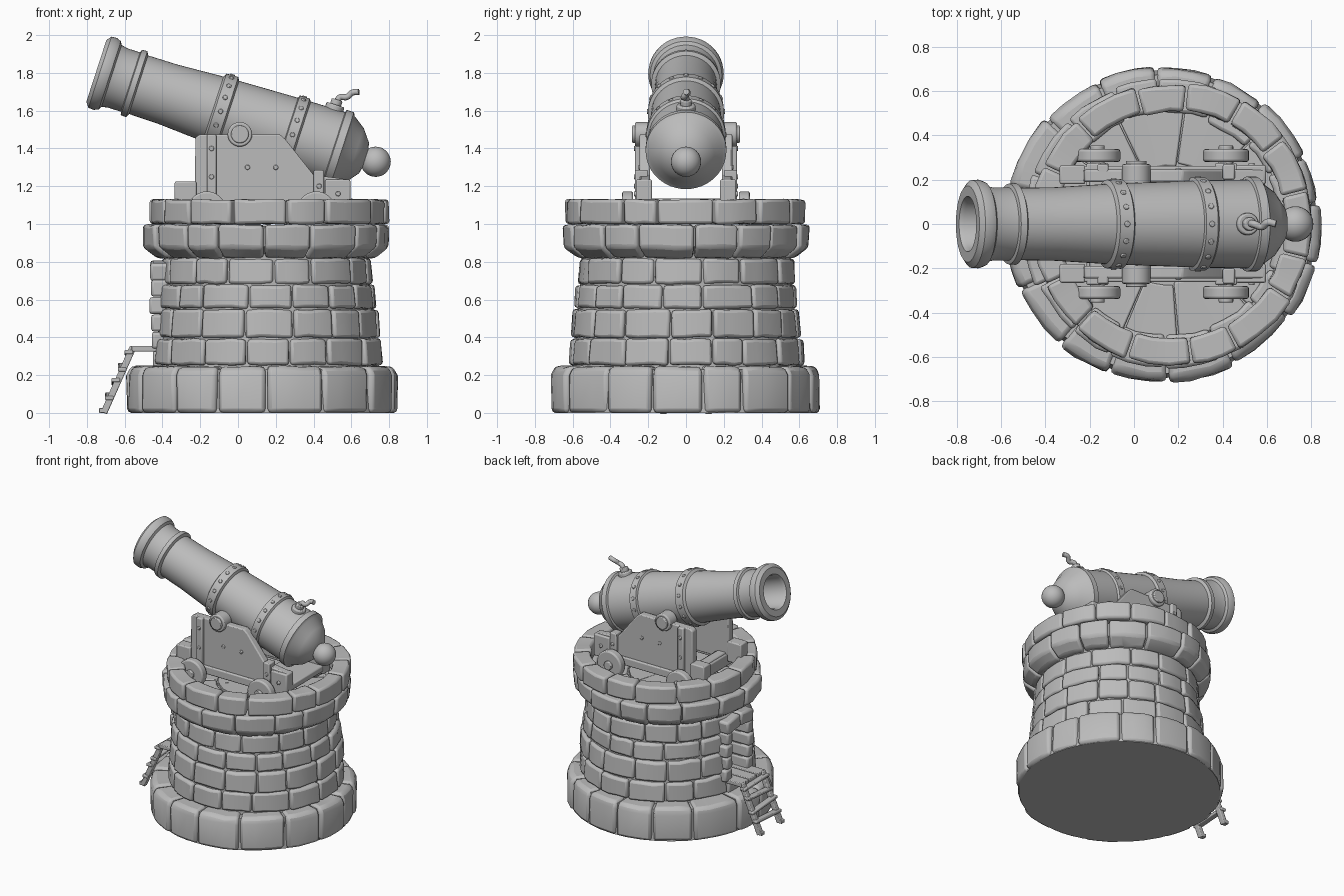
import bpy, bmesh, math, random
from math import sin, cos, pi
from mathutils import Vector, Matrix

random.seed(4)
cube = bpy.data.objects.get("Cube")
if cube:
    bpy.data.objects.remove(cube, do_unlink=True)

grey = bpy.data.materials.new("plain grey")
grey.use_nodes = True
grey.diffuse_color = (0.5, 0.5, 0.5, 1)
grey.node_tree.nodes["Principled BSDF"].inputs["Base Color"].default_value = (0.5, 0.5, 0.5, 1)


def finish(name, bm, bevel=0.0, segs=2):
    """Turn a bmesh into a shaded, optionally bevelled object."""
    bmesh.ops.recalc_face_normals(bm, faces=bm.faces)
    mesh = bpy.data.meshes.new(name)
    bm.to_mesh(mesh)
    bm.free()
    mesh.materials.append(grey)
    ob = bpy.data.objects.new(name, mesh)
    bpy.context.collection.objects.link(ob)
    bpy.ops.object.select_all(action='DESELECT')
    ob.select_set(True)
    bpy.context.view_layer.objects.active = ob
    bpy.ops.object.shade_smooth_by_angle(angle=math.radians(35))
    if bevel:
        mod = ob.modifiers.new("worn edges", 'BEVEL')
        mod.width, mod.segments = bevel, segs
        mod.limit_method, mod.angle_limit = 'ANGLE', math.radians(35)
    return ob


def box(name, lo, hi, bevel=0.008, tilt=0.0):
    bm = bmesh.new()
    lo, hi = Vector(lo), Vector(hi)
    turn = Matrix.Rotation(tilt, 4, 'X')
    bmesh.ops.create_cube(bm, size=1, matrix=Matrix.Translation((lo + hi) / 2) @ turn @ Matrix.Diagonal((*(hi - lo), 1)))
    return finish(name, bm, bevel)


def rod(name, a, b, r, bevel=0.0, sides=20):
    bm = bmesh.new()
    a, b = Vector(a), Vector(b)
    place = Matrix.Translation((a + b) / 2) @ (b - a).to_track_quat('Z', 'Y').to_matrix().to_4x4()
    bmesh.ops.create_cone(bm, cap_ends=True, segments=sides, radius1=r, radius2=r, depth=(b - a).length, matrix=place)
    return finish(name, bm, bevel)


def plank(name, a, b, width, depth):
    """Square timber between two points."""
    bm = bmesh.new()
    a, b = Vector(a), Vector(b)
    place = Matrix.Translation((a + b) / 2) @ (b - a).to_track_quat('Z', 'Y').to_matrix().to_4x4()
    bmesh.ops.create_cube(bm, size=1, matrix=place @ Matrix.Diagonal((width, depth, (b - a).length, 1)))
    return finish(name, bm, 0.006)


def lathe(name, profile, place=Matrix(), sides=40):
    """Spin (radius, height) points around z, then place the result."""
    bm = bmesh.new()
    verts = [bm.verts.new((r, 0, z)) for r, z in profile]
    edges = [bm.edges.new(p) for p in zip(verts, verts[1:])]
    bmesh.ops.spin(bm, geom=verts + edges, cent=(0, 0, 0), axis=(0, 0, 1), angle=2 * pi, steps=sides)
    bmesh.ops.remove_doubles(bm, verts=bm.verts, dist=0.0005)
    bmesh.ops.transform(bm, matrix=place, verts=bm.verts)
    return finish(name, bm)


def stone_ring(name, cx, count, section, gap=0.0, squash=1.0, bevel=0.016, rough=0.005):
    """Ring of worn stones; section is a closed (radius, z) outline, gap a half angle left open at -x."""
    bm = bmesh.new()
    step = 2 * (pi - gap) / count
    shift = 0 if gap else random.random() * step
    cuts = [-pi + gap + shift + i * step + (random.uniform(-.18, .18) * step if 0 < i < count else 0)
            for i in range(count + 1)]
    for a0, a1 in zip(cuts, cuts[1:]):
        a0, a1 = a0 + 0.008, a1 - 0.008
        push = random.uniform(-.01, .008)
        rows = []
        for k in range(4):
            a = a0 + (a1 - a0) * k / 3
            rows.append([])
            for r, z in section:
                r += push + random.uniform(-rough, rough)
                zz = z + random.uniform(-rough, rough) if z > 0 else 0
                rows[-1].append(bm.verts.new((cx + r * cos(a) * squash, r * sin(a), zz)))
        m = len(section)
        for p, q in zip(rows, rows[1:]):
            for j in range(m):
                bm.faces.new((p[j], p[(j + 1) % m], q[(j + 1) % m], q[j]))
        bm.faces.new(rows[0])
        bm.faces.new(rows[-1][::-1])
    return finish(name, bm, bevel)


# Tower: base, wall courses and flared parapet
CX = 0.155
stone_ring("base_stones", 0.13, 16, [(.5, 0), (.71, 0), (.71, .2), (.69, .245), (.5, .25)], bevel=0.022)
walls = [(.25, .395, .625, .615, .2), (.395, .55, .615, .605, .2), (.55, .68, .595, .585, .2), (.68, .82, .58, .57, 0)]
for i, (z0, z1, r0, r1, gap) in enumerate(walls):
    stone_ring(f"wall_course_{i + 1}", CX, 15, [(.46, z0), (r0, z0 + .004), (r1, z1 - .004), (.46, z1)], gap, 0.975)
stone_ring("parapet_lower_course", CX - .005, 16, [(.5, .82), (.575, .82), (.645, .875), (.65, .995), (.5, 1.0)])
stone_ring("parapet_upper_course", CX + .015, 15, [(.515, 1.0), (.635, 1.0), (.635, 1.13), (.515, 1.13)])
lathe("base_bed", [(0, 0), (.695, 0), (.675, .23), (0, .23)], Matrix.Translation((.13, 0, 0)))
core = lathe("tower_core", [(0, .1), (.6, .1), (.59, .4), (.55, .8), (.56, .84), (.62, .88), (.62, .98), (.53, .99),
                            (.53, .955), (0, .955)], Matrix.Translation((CX, 0, 0)) @ Matrix.Diagonal((.97, 1, 1, 1)))
stone_ring("floor_stones", CX, 11, [(.27, .93), (.525, .93), (.525, .972), (.27, .972)], bevel=0.008, rough=0.002)
stone_ring("floor_centre_stones", CX, 5, [(.01, .93), (.262, .93), (.262, .972), (.01, .972)], bevel=0.008, rough=0.001)

# Doorway recess with stone surround
cutter = box("doorway_cutter", (-.7, -.1, .34), (-.26, .1, .69), 0)
cutter.hide_render = True
cutter.hide_viewport = True
cutter.display_type = 'WIRE'
cut = core.modifiers.new("doorway", 'BOOLEAN')
cut.object, cut.operation = cutter, 'DIFFERENCE'
for s in (-1, 1):
    for i in range(4):
        z, w = .34 + i * .092, random.uniform(.06, .085)
        box("door_jamb_stone", (-.455 - random.uniform(0, .015), min(s * .09, s * (.09 + w)), z),
            (-.3, max(s * .09, s * (.09 + w)), z + .088), 0.014, random.uniform(-.04, .04))
    box("door_lintel_stone", (-.465, min(0, s * .155), .705), (-.3, max(0, s * .155), .8), 0.016, s * -.12)
box("door_sill", (-.45, -.12, .24), (-.28, .12, .33), 0.01)

# Landing and ladder
for i in range(3):
    y = -.145 + i * .098
    box("landing_board", (-.565, y, .325), (-.3, y + .092, .355), 0.005)
for s in (-1, 1):
    plank("ladder_rail", (-.71, s * .12, .0), (-.555, s * .12, .35), .04, .035)
    box("ladder_foot", (-.735, s * .12 - .02, 0), (-.69, s * .12 + .02, .025), 0.004)
for i in range(4):
    f = .25 + i * .22
    x, z, lean = -.72 + .155 * f, .35 * f, random.uniform(-.012, .012)
    plank("ladder_rung", (x, -.15, z + lean), (x, .15, z - lean), .045, .022)

# Gun carriage
outline = [(-.23, 1.08), (-.225, 1.46), (-.2, 1.475), (.22, 1.475), (.25, 1.45), (.40, 1.26), (.59, 1.235), (.59, 1.08)]
for s in (-1, 1):
    bm = bmesh.new()
    face = bm.faces.new([bm.verts.new((x, s * .19, z)) for x, z in outline])
    new = bmesh.ops.extrude_face_region(bm, geom=[face])["geom"]
    bmesh.ops.translate(bm, vec=(0, s * .055, 0), verts=[v for v in new if isinstance(v, bmesh.types.BMVert)])
    finish("carriage_cheek", bm, 0.008)

    def side(name, x0, x1, y0, y1, z0, z1):
        return box(name, (x0, min(s * y0, s * y1), z0), (x1, max(s * y0, s * y1), z1))
    side("front_step", -.335, -.22, .18, .265, 1.07, 1.225)
    side("rear_step", .46, .595, .18, .265, 1.07, 1.235)
    side("front_post", -.165, -.115, .2, .27, 1.07, 1.475)
    side("rear_post", .40, .455, .2, .27, 1.07, 1.285)
    side("side_rail", -.23, .5, .2, .262, 1.06, 1.12)
    for x, z in ((.05, 1.3), (.2, 1.3), (-.14, 1.25), (-.14, 1.4), (.43, 1.2), (.53, 1.16)):
        rod("bolt", (x, s * .2, z), (x, s * (.276 if x < 0 or x > .3 else .252), z), .014, 0.004, 10)
    # Trunnion with its collar
    rod("trunnion", (.01, s * .1, 1.475), (.01, s * .285, 1.475), .047, 0.006, 28)
    rod("trunnion_collar", (.01, s * .18, 1.475), (.01, s * .27, 1.475), .065, 0.008, 28)
    # Wheels
    for x in (-.165, .415):
        rod("wheel", (x, s * .28, 1.07), (x, s * .338, 1.07), .103, 0.01, 28)
        rod("wheel_hub", (x, s * .27, 1.07), (x, s * .355, 1.07), .033, 0.006, 16)
for x in (-.165, .415):
    box("axle_beam", (x - .05, -.275, 1.03), (x + .05, .275, 1.12))
box("front_transom", (-.2, -.2, 1.1), (-.13, .2, 1.13))
box("bed_plank", (.3, -.2, 1.09), (.59, .2, 1.135))

# Barrel, lying along a sloped axis from muzzle to knob
direction = Vector((.951, 0, -.309))
across = Vector((.309, 0, .951))
muzzle = Vector((-.75, 0, 1.81))
axis = Matrix((across, Vector((0, 1, 0)), direction)).transposed().to_4x4()
axis.translation = muzzle
lathe("barrel", [(0, .32), (.11, .31), (.115, .02), (.125, 0), (.172, 0), (.198, .02), (.2, .05), (.19, .075), (.172, .085),
                 (.165, .12), (.165, .19), (.182, .195), (.184, .225), (.163, .235), (.165, .4), (.18, .65), (.2, .66),
                 (.202, .725), (.184, .735), (.195, 1.06), (.21, 1.065), (.21, 1.12), (.197, 1.13), (.2, 1.32), (.214, 1.325),
                 (.214, 1.365), (.195, 1.375), (.15, 1.44), (.085, 1.49), (.045, 1.5), (.04, 1.52), (0, 1.53)], axis, 48)
bm = bmesh.new()
bmesh.ops.create_uvsphere(bm, u_segments=28, v_segments=16, radius=.08, matrix=Matrix.Translation(muzzle + direction * 1.555))
finish("breech_knob", bm)
for t, r in ((.692, .2), (1.092, .208)):
    for k in range(16):
        out = across * cos(k * pi / 8) + Vector((0, sin(k * pi / 8), 0))
        p = muzzle + direction * t
        rod("band_stud", p + out * (r - .01), p + out * (r + .007), .014, 0.004, 8)

# Touch hole and fuse rope
vent = muzzle + direction * 1.26
rod("vent_collar", vent + across * .18, vent + across * .222, .05, 0.008)
rod("vent_neck", vent + across * .2, vent + across * .25, .03, 0.006)
curve = bpy.data.curves.new("fuse", 'CURVE')
curve.dimensions, curve.bevel_depth, curve.use_fill_caps = '3D', .017, True
curve.bevel_resolution, curve.resolution_u = 2, 6
path = [(.52, 0, 1.63), (.54, 0, 1.67), (.575, -.012, 1.672), (.605, .008, 1.695), (.64, 0, 1.7)]
spline = curve.splines.new('BEZIER')
spline.bezier_points.add(len(path) - 1)
for bp, co in zip(spline.bezier_points, path):
    bp.co, bp.handle_left_type, bp.handle_right_type = co, 'AUTO', 'AUTO'
curve.materials.append(grey)
fuse = bpy.data.objects.new("fuse", curve)
bpy.context.collection.objects.link(fuse)
